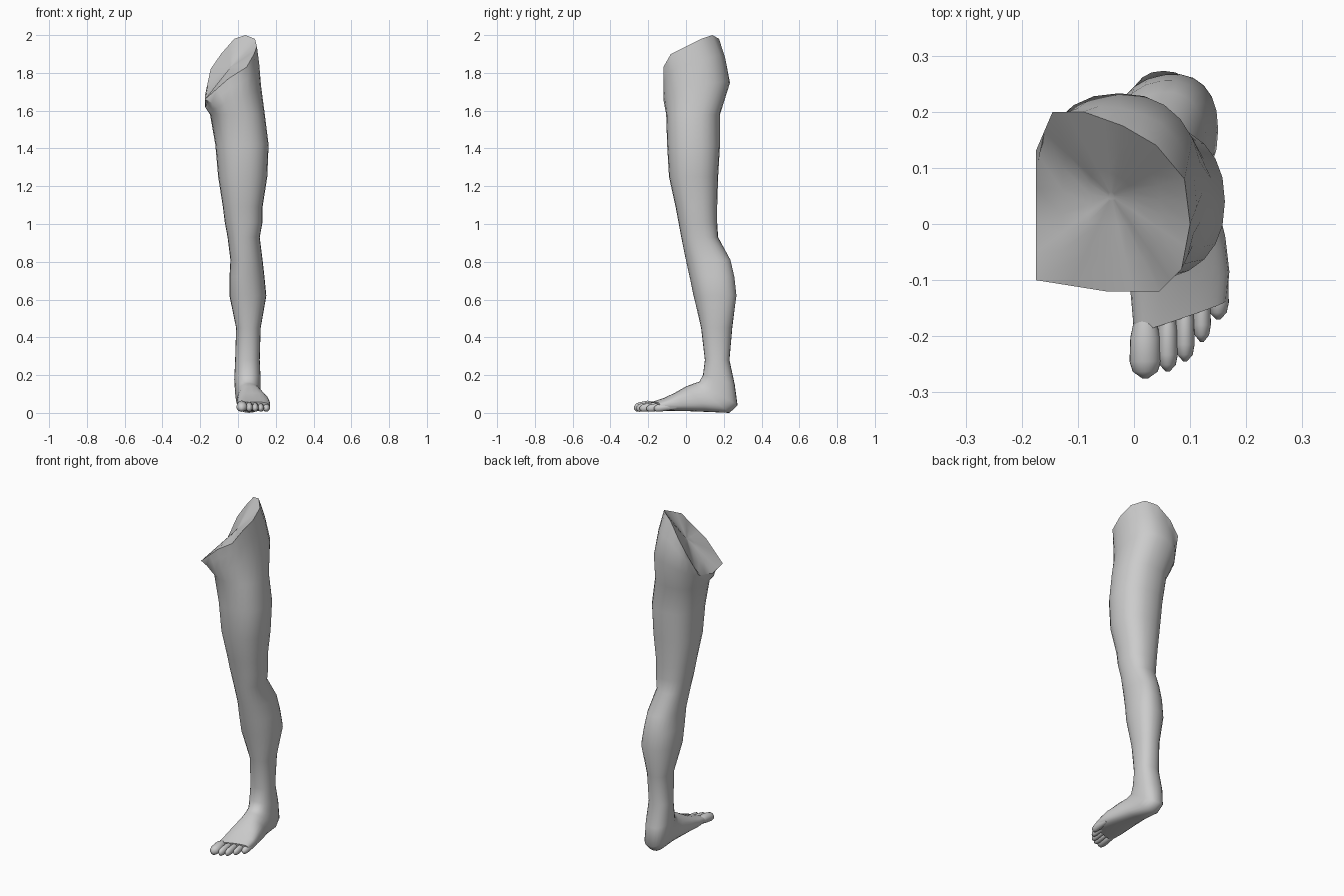
import bpy, bmesh
from math import sin, cos, pi, copysign
from mathutils import Vector

SIDES = 24
CM = 0.01  # tables below are in hundredths of a unit

cube = bpy.data.objects.get("Cube")
if cube:
    bpy.data.objects.remove(cube, do_unlink=True)

skin = bpy.data.materials.new("plain grey")
skin.use_nodes = True
grey = (0.6, 0.6, 0.6, 1)
skin.diffuse_color = grey
skin.node_tree.nodes["Principled BSDF"].inputs["Base Color"].default_value = grey


def squared(value, power):
    return copysign(abs(value) ** power, value)


def ring(front, back, left, right, power=0.88, shear=0):
    """Rounded section spanning two (y, z) points and an x range."""
    points = []
    for i in range(SIDES):
        angle = 2 * pi * i / SIDES
        across = squared(cos(angle), power)
        along = squared(sin(angle), power) / 2 + 0.5
        x = (left + right) / 2 + across * (right - left) / 2
        y = front[0] + (back[0] - front[0]) * along + shear * (x - 8)
        z = front[1] + (back[1] - front[1]) * along
        points.append(Vector((x, y, z)))
    return points


def loft(name, rings):
    """Skin a list of matching rings into one smooth closed object."""
    bm = bmesh.new()
    loops = [[bm.verts.new(p * CM) for p in points] for points in rings]
    for low, high in zip(loops, loops[1:]):
        for i in range(SIDES):
            j = (i + 1) % SIDES
            bm.faces.new((low[i], low[j], high[j], high[i]))
    bm.faces.new(loops[0][::-1])
    bm.faces.new(loops[-1])
    bmesh.ops.recalc_face_normals(bm, faces=bm.faces)
    mesh = bpy.data.meshes.new(name)
    bm.to_mesh(mesh)
    bm.free()
    mesh.materials.append(skin)
    obj = bpy.data.objects.new(name, mesh)
    bpy.context.collection.objects.link(obj)
    bpy.ops.object.select_all(action="DESELECT")
    obj.select_set(True)
    bpy.context.view_layer.objects.active = obj
    bpy.ops.object.shade_smooth_by_angle(angle=pi / 3)


# Foot sections, toe end to ankle: front y z, back y z, x range
foot_rows = [
    (-17, 5.8, -16, 1.5, 0, 16.5), (-11, 8, -10, 1, -0.6, 17),
    (-6, 10.5, -1, 1, -0.6, 16.3), (0, 14, 12, 0.5, -0.5, 14),
    (4, 15.5, 23, 0, -1, 12.5), (7, 16.5, 27.3, 4, -1.5, 12),
    (9, 20, 25.8, 15, -2, 12),
]
# Leg sections, ankle to thigh: z, y range, x range
leg_rows = [
    (28, 10, 23, -1.5, 11.5), (45, 8, 24.5, -1, 12),
    (62, 4.5, 27, -4.5, 15), (72, 2.5, 26, -4.5, 14),
    (81, 0.5, 24, -4, 13), (93, -2.5, 17, -5.5, 11.5),
    (101, -4, 16.5, -7, 13), (109, -5.5, 16.5, -8, 13),
    (125, -9, 17, -10.5, 15.5), (142, -10, 18, -12, 16.2),
    (158, -10.5, 18, -14.8, 14.2),
]
# Slanted edge of the hip, from the outer side round the back
rim_keys = [Vector(p) for p in (
    (10, 0, 194), (9, 8, 198), (4, 14, 200), (-2, 17.5, 198),
    (-9, 20, 190), (-14.5, 20, 182), (-17.5, 13, 168), (-17.5, 0, 164),
    (-17.5, -10, 166), (-5, -12, 177), (4.5, -12, 183), (8.5, -8, 190))]
rim = []
for here, following in zip(rim_keys, rim_keys[1:] + rim_keys[:1]):
    rim += [here, (here + following) / 2]

rings = [ring((fy, fz), (by, bz), left, right,
              power=0.7 if fy < 0 else 0.85, shear=max(0, -fy) / 50)
         for fy, fz, by, bz, left, right in foot_rows]
# The calf muscle sits further back on its outer side
rings += [ring((front, z), (back, z), left, right,
               shear=0.15 if 50 < z < 90 else 0)
          for z, front, back, left, right in leg_rows]

# Buttock and upper thigh rise from the last section to the rim
base = rings[-1]
full = ring((-12, 0), (23.3, 0), -17.5, 12.2)
for rise, blend in ((0.42, 0), (0.75, 0.45)):
    section = []
    for low, wide, top in zip(base, full, rim):
        point = wide.lerp(top, blend)
        point.z = low.z + (top.z - low.z) * rise
        section.append(point)
    rings.append(section)
rings.append(rim)

# Slightly dished slope that closes the hip
dish = Vector((-4, 5, 183))
for inset in (0.35, 0.7, 0.95):
    rings.append([p.lerp(dish, inset) for p in rim])
loft("leg_and_foot", rings)

# Toes: centre x, tip y, half width, height
toes = {
    "big_toe": (2, -27.5, 2.8, 5.4),
    "second_toe": (6, -26.3, 1.8, 4.8),
    "third_toe": (9.1, -24.5, 1.7, 4.6),
    "fourth_toe": (12.1, -21, 1.6, 4.4),
    "little_toe": (15, -17, 1.9, 4.4),
}
for name, (x, tip, half, height) in toes.items():
    root = tip + 12
    sections = []
    # Each step: distance along, width, top, bottom
    for t, width, top, bottom in ((0, 0.6, 1, 2), (0.4, 0.95, 1.2, 1.2),
                                  (0.75, 1, 1.05, 0.6), (0.9, 0.8, 0.95, 0.7),
                                  (1, 0.2, 0.65, 1.8)):
        y = root + (tip - root) * t
        sections.append(ring((y, height * top), (y, bottom),
                             x - half * width, x + half * width, power=1))
    loft(name, sections)
